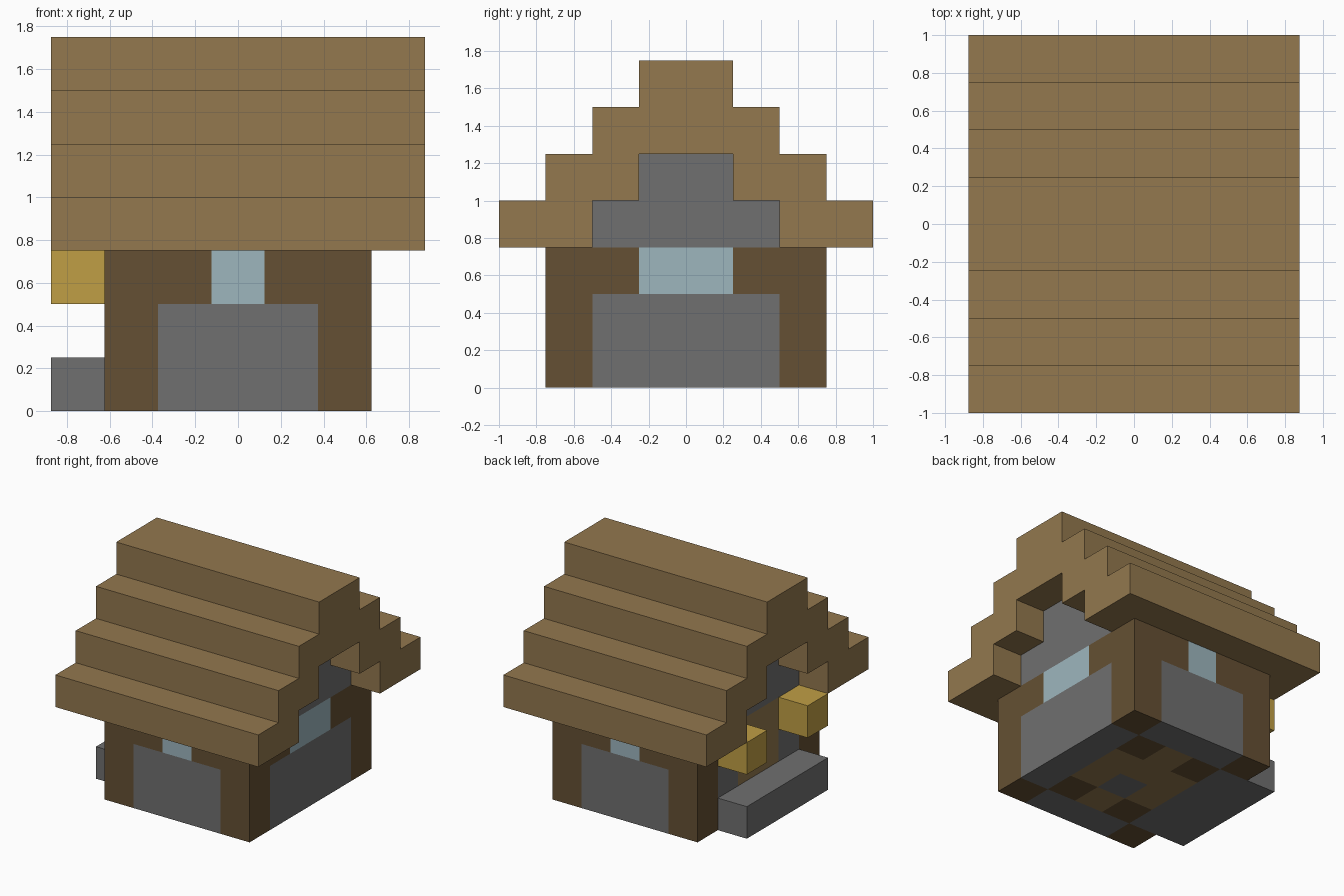
import bpy
import bmesh
from mathutils import Vector

default = bpy.data.objects.get("Cube")
if default:
    bpy.data.objects.remove(default, do_unlink=True)

U = 0.25  # block size


def linear(c):
    c /= 255
    return c / 12.92 if c <= 0.04045 else ((c + 0.055) / 1.055) ** 2.4


def material(name, r, g, b):
    m = bpy.data.materials.new(name)
    m.use_nodes = True
    col = (linear(r), linear(g), linear(b), 1)
    m.diffuse_color = col
    bsdf = m.node_tree.nodes["Principled BSDF"]
    bsdf.inputs["Base Color"].default_value = col
    bsdf.inputs["Roughness"].default_value = 0.9
    return m


plank = material("light wood", 147, 120, 78)
timber = material("dark wood", 101, 80, 51)
stone = material("grey stone", 112, 112, 112)
glass = material("pale blue glass", 157, 182, 190)
gold = material("lantern yellow", 192, 159, 69)


def add_object(name, bm, *mats):
    bmesh.ops.recalc_face_normals(bm, faces=bm.faces)
    mesh = bpy.data.meshes.new(name)
    bm.to_mesh(mesh)
    bm.free()
    for m in mats:
        mesh.materials.append(m)
    ob = bpy.data.objects.new(name, mesh)
    bpy.context.collection.objects.link(ob)
    return ob


def box_mesh(lo, hi):
    bm = bmesh.new()
    bmesh.ops.create_cube(bm, size=1)
    lo, hi = Vector(lo), Vector(hi)
    for v in bm.verts:
        v.co = (lo + hi) / 2 + v.co * (hi - lo)
    return bm


def box(name, lo, hi, mat):
    return add_object(name, box_mesh(lo, hi), mat)


# Walls: one block cut into a grid of cells, coloured by position
WX, WY, WZ = 2.5 * U, 3 * U, 3 * U
bm = box_mesh((-WX, -WY, 0), (WX, WY, WZ))
for axis, start, cells in ((0, -WX, 5), (1, -WY, 6), (2, 0, 3)):
    normal = Vector((0, 0, 0))
    normal[axis] = 1
    for i in range(1, cells):
        bmesh.ops.bisect_plane(bm, geom=bm.verts[:] + bm.edges[:] + bm.faces[:],
                               plane_co=normal * (start + i * U), plane_no=normal)

TIMBER, STONE, GLASS, PLANK = range(4)


def wall_colour(across, half_width, window_half, z):
    if z < 2 * U:
        return STONE if across < half_width - U else TIMBER
    return GLASS if across < window_half else TIMBER


def floor_colour(x, y):
    edge_x, edge_y = abs(x) > 1.5 * U, abs(y) > 2 * U
    if edge_x and edge_y:
        return TIMBER
    if edge_x or edge_y:
        return STONE
    if abs(x) > U / 2 and abs(y) > U:
        return TIMBER
    if abs(x) < U / 2 and -U < y < 0:
        return STONE
    return PLANK


bm.normal_update()
for f in bm.faces:
    x, y, z = f.calc_center_median()
    n = f.normal
    if n.x < -0.5 and abs(y) < U:
        f.material_index = PLANK  # door
    elif abs(n.x) > 0.5:
        f.material_index = wall_colour(abs(y), WY, U, z)
    elif abs(n.y) > 0.5:
        f.material_index = wall_colour(abs(x), WX, U / 2, z)
    elif n.z < -0.5:
        f.material_index = floor_colour(x, y)
add_object("walls", bm, timber, stone, glass, plank)

# Stone gables under the roof, one course per roof step
for name, half, z in (("gable_lower", 2 * U, 3 * U), ("gable_upper", U, 4 * U)):
    box(name, (-WX, -half, z), (WX, half, z + U), stone)

# Roof: stepped profile extruded along x
outer = []
for step in range(4):
    y, z = (4 - step) * U, (3 + step) * U
    outer += [(y, z), (y, z + U)]
inner = [(U, 5 * U), (U, 4 * U), (2 * U, 4 * U), (2 * U, 3 * U)]
half_profile = inner + outer
profile = half_profile + [(-y, z) for y, z in reversed(half_profile)]
RX = 3.5 * U
bm = bmesh.new()
face = bm.faces.new([bm.verts.new((-RX, y, z)) for y, z in profile])
ext = bmesh.ops.extrude_face_region(bm, geom=[face])
for v in ext["geom"]:
    if isinstance(v, bmesh.types.BMVert):
        v.co.x = RX
bmesh.ops.triangulate(bm, faces=[f for f in bm.faces if len(f.verts) > 4])
add_object("roof", bm, plank)

# Doorstep and the pair of lanterns beside the door
box("doorstep", (-RX, -2 * U, 0), (-WX, 2 * U, U), stone)
for name, y in (("lantern_back", U), ("lantern_front", -2 * U)):
    box(name, (-RX, y, 2 * U), (-WX, y + U, 3 * U), gold)
